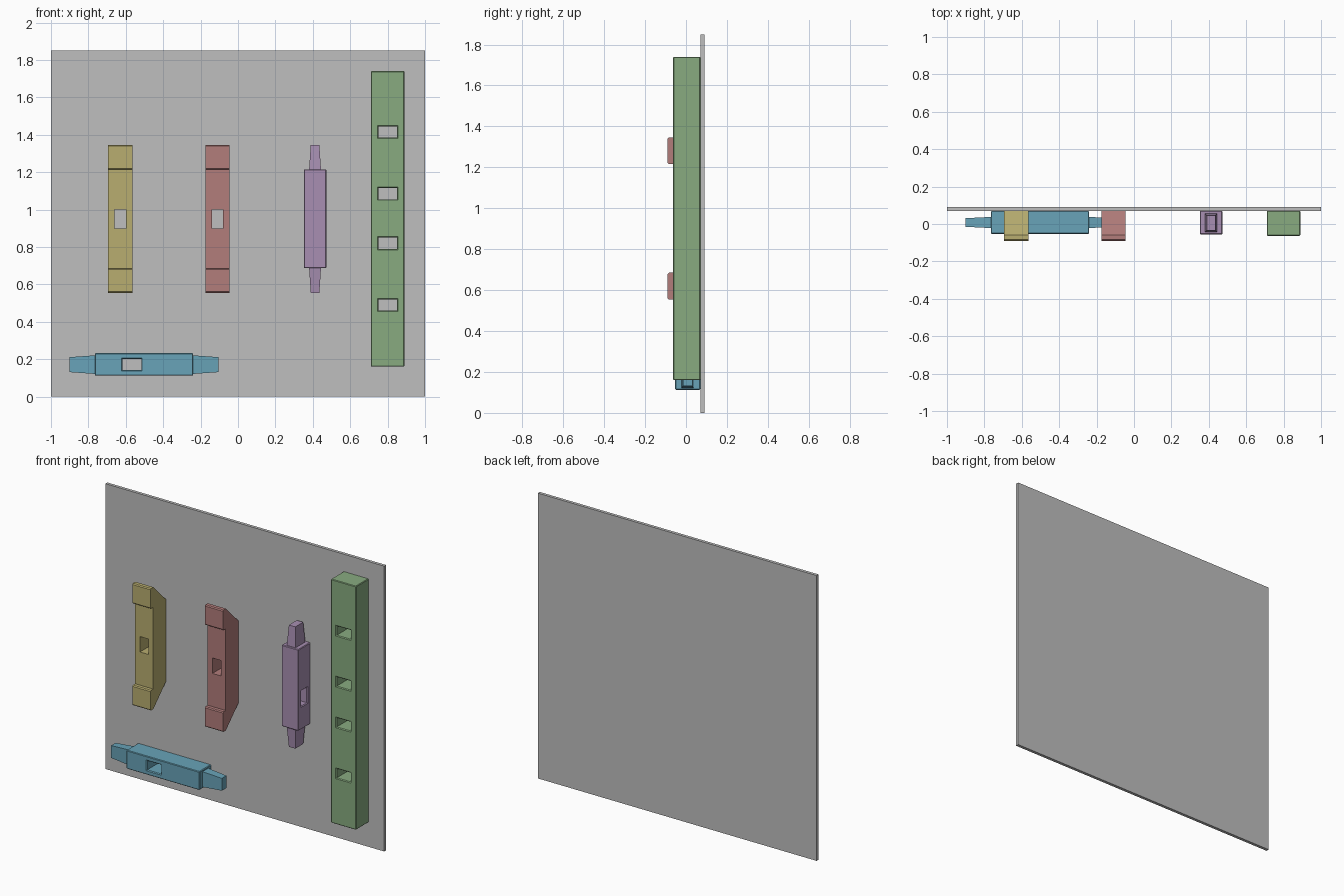
import bpy, bmesh

if "Cube" in bpy.data.objects:
    bpy.data.objects.remove(bpy.data.objects["Cube"])

BACK = 0.07      # rear plane of the wooden parts, touching the panel


def material(name, rgb):
    m = bpy.data.materials.new(name)
    lin = [((c / 255 + 0.055) / 1.055) ** 2.4 for c in rgb]
    m.diffuse_color = (*lin, 1)
    m.use_nodes = True
    m.node_tree.nodes["Principled BSDF"].inputs["Base Color"].default_value = m.diffuse_color
    return m


GREY = material("panel grey", (191, 191, 191))
YELLOW = material("straw yellow", (184, 173, 112))
RED = material("dusty red", (178, 125, 123))
PURPLE = material("muted purple", (168, 143, 178))
BLUE = material("steel blue", (104, 163, 184))
GREEN = material("sage green", (136, 171, 128))


def add_object(name, bm, mat):
    bmesh.ops.recalc_face_normals(bm, faces=bm.faces)
    me = bpy.data.meshes.new(name)
    bm.to_mesh(me)
    bm.free()
    ob = bpy.data.objects.new(name, me)
    bpy.context.collection.objects.link(ob)
    if mat:
        me.materials.append(mat)
    return ob


def loft(name, axis, sections, mat):
    """Rectangular sections along an axis: (position, centre_a, centre_b, size_a, size_b)."""
    bm = bmesh.new()
    rings = []
    for t, ca, cb, sa, sb in sections:
        ring = []
        for u, v in ((-1, -1), (1, -1), (1, 1), (-1, 1)):
            co = [ca + u * sa / 2, cb + v * sb / 2]
            co.insert(axis, t)
            ring.append(bm.verts.new(co))
        rings.append(ring)
    bm.faces.new(rings[0])
    bm.faces.new(rings[-1])
    for r, s in zip(rings, rings[1:]):
        for i in range(4):
            j = (i + 1) % 4
            bm.faces.new((r[i], r[j], s[j], s[i]))
    return add_object(name, bm, mat)


def box(name, x, y, z, mat):
    return loft(name, 0, [(t, sum(y) / 2, sum(z) / 2, y[1] - y[0], z[1] - z[0]) for t in x], mat)


def soften(ob, width=0.004):
    m = ob.modifiers.new("edge chamfer", 'BEVEL')
    m.width = width
    m.segments = 1


def cut(ob, axis, lo, hi, ca, cb, sa, sb, flare=0.0):
    """Through mortise from lo to hi, with an optional chamfered mouth at both ends."""
    secs = [(lo, ca, cb, sa, sb), (hi, ca, cb, sa, sb)]
    if flare:
        e, f = 0.02, 0.02 + flare
        wide = (ca, cb, sa + 2 * f, sb + 2 * f)
        secs = [(lo - e, *wide), (lo + flare, ca, cb, sa, sb),
                (hi - flare, ca, cb, sa, sb), (hi + e, *wide)]
    else:
        secs = [(lo - 0.02, ca, cb, sa, sb), (hi + 0.02, ca, cb, sa, sb)]
    c = loft(ob.name + "_cutter", axis, secs, None)
    c.hide_render = True
    c.hide_viewport = True
    m = ob.modifiers.new("mortise", 'BOOLEAN')
    m.operation = 'DIFFERENCE'
    m.solver = 'EXACT'
    m.object = c


# Backing panel
box("backing_panel", (-1, 1), (BACK, 0.09), (0, 1.85), GREY)

# Tall post with four mortises
post = box("tall_post", (0.71, 0.89), (-0.063, BACK), (0.16, 1.74), GREEN)
soften(post)
for z in (0.49, 0.82, 1.085, 1.415):
    cut(post, 1, -0.063, BACK, 0.80, z, 0.10, 0.06, 0.005)


# Clamping jaws: side profile (y, half-height offset) mirrored about mid height
def jaw(name, x, mat):
    zc, h, p = 0.95, 0.395, 0.265
    half = [(BACK, p), (-0.06, h), (-0.084, h), (-0.09, h - 0.006),
            (-0.09, p + 0.006), (-0.084, p), (-0.062, p)]
    prof = half + [(y, -z) for y, z in reversed(half)]
    bm = bmesh.new()
    face = bm.faces.new([bm.verts.new((x - 0.065, y, zc + z)) for y, z in prof])
    ext = bmesh.ops.extrude_face_region(bm, geom=[face])
    bmesh.ops.translate(bm, vec=(0.13, 0, 0),
                        verts=[v for v in ext["geom"] if isinstance(v, bmesh.types.BMVert)])
    ob = add_object(name, bm, mat)
    cut(ob, 1, -0.07, BACK, x + 0.0, zc, 0.06, 0.10)


jaw("left_jaw", -0.63, YELLOW)
jaw("right_jaw", -0.11, RED)

# Horizontal rail with tapered tenons
rail = box("rail_body", (-0.765, -0.24), (-0.053, BACK), (0.112, 0.232), BLUE)
soften(rail)
cut(rail, 1, -0.053, BACK, -0.567, 0.172, 0.10, 0.06, 0.005)
for name, root, tip in (("rail_left_tenon", -0.76, -0.9), ("rail_right_tenon", -0.245, -0.105)):
    loft(name, 0, [(root, 0.008, 0.171, 0.06, 0.1),
                   (tip, 0.008, 0.171, 0.046, 0.08)], BLUE)

# Upright rail with tapered tenons and a sideways mortise
upright = box("upright_body", (0.352, 0.472), (-0.056, BACK), (0.687, 1.215), PURPLE)
soften(upright)
cut(upright, 0, 0.352, 0.472, 0.007, 0.885, 0.06, 0.10, 0.005)
for name, root, tip in (("upright_top_tenon", 1.21, 1.345), ("upright_bottom_tenon", 0.692, 0.555)):
    loft(name, 2, [(root, 0.412, 0.006, 0.064, 0.1),
                   (tip, 0.412, 0.006, 0.046, 0.08)], PURPLE)
